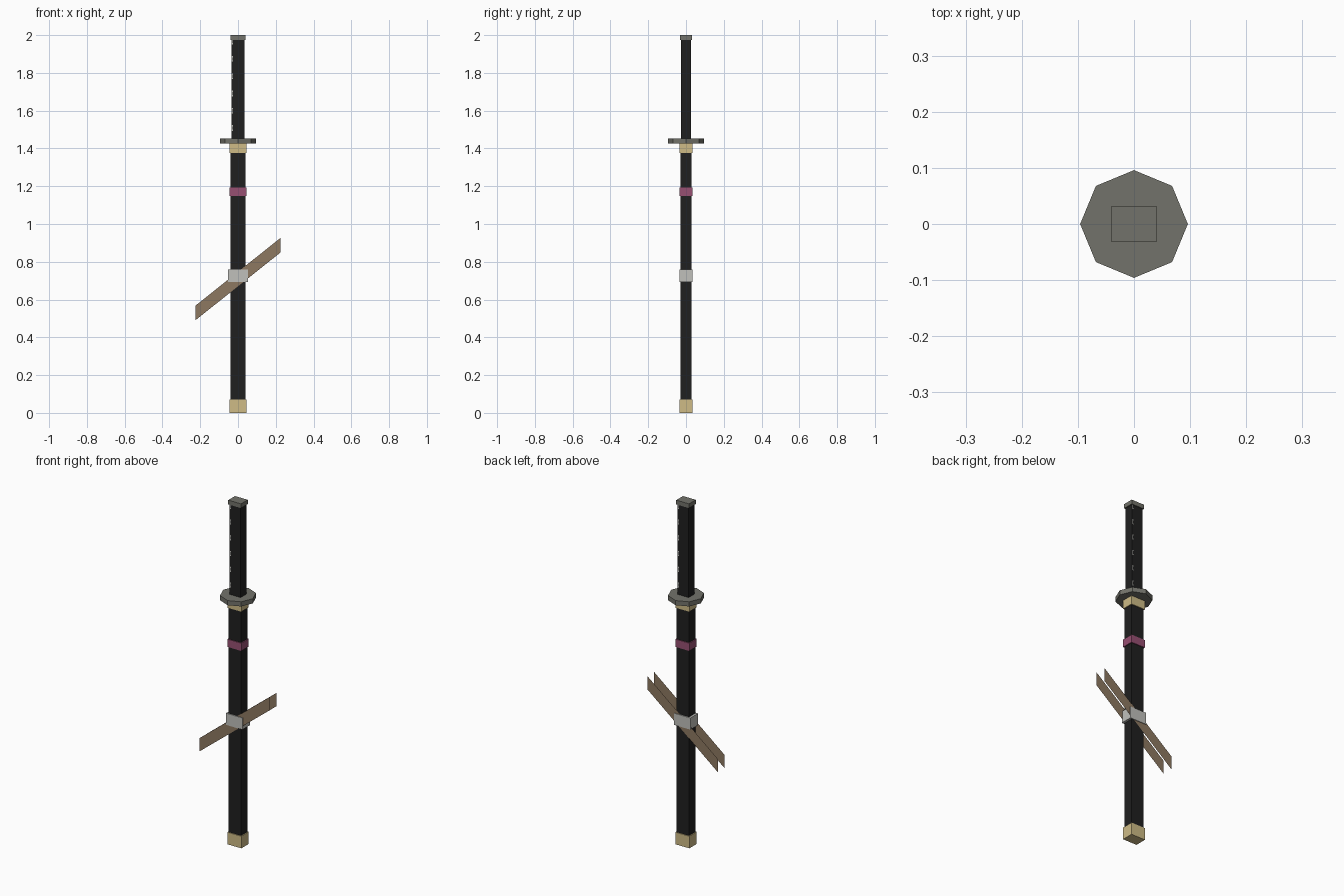
import bpy
import math

if "Cube" in bpy.data.objects:
    bpy.data.objects.remove(bpy.data.objects["Cube"])


def material(name, rgb):
    m = bpy.data.materials.new(name)
    m.diffuse_color = (*rgb, 1)
    m.use_nodes = True
    m.node_tree.nodes["Principled BSDF"].inputs["Base Color"].default_value = m.diffuse_color
    return m


black = material("black", (0.014, 0.014, 0.014))
steel = material("grey steel", (0.17, 0.17, 0.145))
brass = material("pale brass", (0.62, 0.50, 0.24))
pink = material("plum pink", (0.31, 0.08, 0.17))
leather = material("brown leather", (0.27, 0.19, 0.12))
silver = material("light silver", (0.53, 0.53, 0.50))


def mesh(name, verts, faces, mat):
    me = bpy.data.meshes.new(name)
    me.from_pydata(verts, [], faces)
    me.materials.append(mat)
    ob = bpy.data.objects.new(name, me)
    bpy.context.collection.objects.link(ob)
    return ob


def box(name, hx, hy, z0, z1, mat, cx=0, cy=0):
    """Box from half widths and a height range."""
    bpy.ops.mesh.primitive_cube_add(size=2, location=(cx, cy, (z0 + z1) / 2))
    ob = bpy.context.object
    ob.name = name
    ob.scale = (hx, hy, (z1 - z0) / 2)
    ob.data.materials.append(mat)
    return ob


# Scabbard and its fittings
box("scabbard", 0.040, 0.029, 0.06, 1.38, black)
box("scabbard_tip", 0.045, 0.034, 0.0, 0.07, brass)
box("scabbard_collar", 0.045, 0.034, 1.375, 1.425, brass)
box("scabbard_band", 0.045, 0.034, 1.147, 1.192, pink)
box("buckle", 0.053, 0.035, 0.692, 0.76, silver)

# Eight-sided guard with corners on the axes
bpy.ops.mesh.primitive_cylinder_add(vertices=8, radius=0.096, depth=0.027,
                                    location=(0, 0, 1.4385))
guard = bpy.context.object
guard.name = "guard"
guard.data.materials.append(steel)

# Grip and pommel
box("grip", 0.035, 0.026, 1.45, 1.98, black)
box("pommel", 0.041, 0.031, 1.975, 2.0, steel)

# Paper-thin slanted straps on both faces of the scabbard
for side, y in (("front", -0.031), ("back", 0.031)):
    mesh(side + "_strap",
         [(-0.226, y, 0.49), (0.226, y, 0.85), (0.226, y, 0.927), (-0.226, y, 0.567)],
         [(0, 1, 2, 3)], leather)

# Small light flecks of the grip wrapping, near one edge of each broad face
for side, s in (("front", -1), ("back", 1)):
    verts, faces = [], []
    for i in range(6):
        z = 1.508 + 0.0915 * i
        n = len(verts)
        y = s * 0.0268
        verts += [(s * 0.034, y, z - 0.015), (s * 0.026, y, z - 0.015), (s * 0.030, y, z),
                  (s * 0.026, y, z + 0.015), (s * 0.034, y, z + 0.015)]
        faces.append([n + k for k in ((0, 1, 2, 3, 4) if s < 0 else (4, 3, 2, 1, 0))])
    mesh(side + "_grip_flecks", verts, faces, silver)
